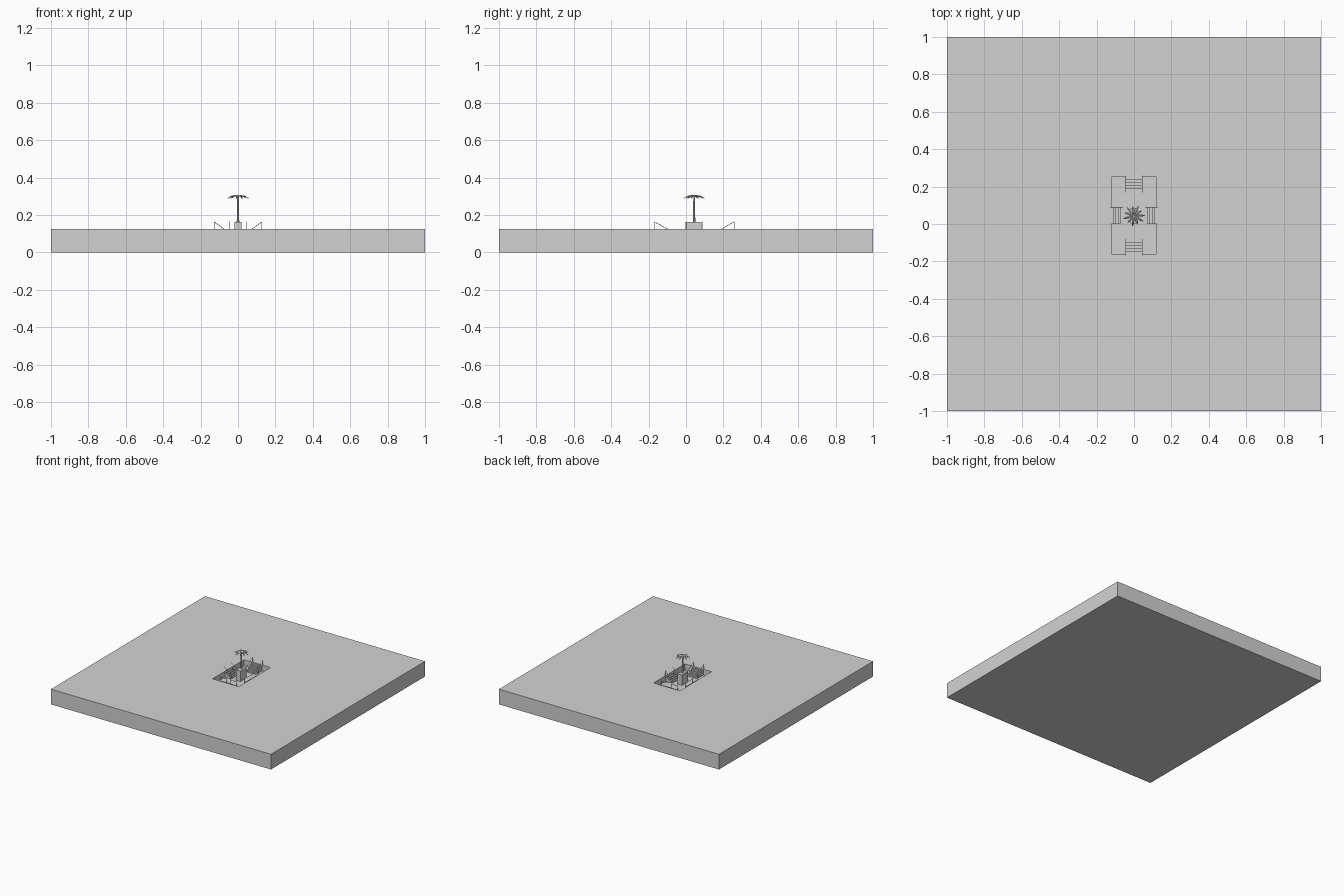
import bpy, bmesh, math
from mathutils import Vector, Matrix

if "Cube" in bpy.data.objects:
    bpy.data.objects.remove(bpy.data.objects["Cube"], do_unlink=True)

GROUND, FLOOR = 0.125, 0.077
PIT_X, PIT_Y, MID_Y = 0.12, 0.205, 0.045
RAIL_TOP = 0.163

grey = bpy.data.materials.new("light grey")
grey.use_nodes = True
grey.diffuse_color = (0.65, 0.65, 0.65, 1)
grey.node_tree.nodes["Principled BSDF"].inputs["Base Color"].default_value = grey.diffuse_color


def finish(name, bm):
    bmesh.ops.recalc_face_normals(bm, faces=bm.faces)
    mesh = bpy.data.meshes.new(name)
    bm.to_mesh(mesh)
    bm.free()
    mesh.materials.append(grey)
    obj = bpy.data.objects.new(name, mesh)
    bpy.context.collection.objects.link(obj)
    return obj


def add_box(bm, lo, hi):
    lo, hi = Vector(lo), Vector(hi)
    matrix = Matrix.Translation((lo + hi) / 2) @ Matrix.Diagonal((*(hi - lo), 1))
    return bmesh.ops.create_cube(bm, size=1, matrix=matrix)


def add_bar(bm, a, b, r1, r2=None, sides=6):
    a, b = Vector(a), Vector(b)
    turn = (b - a).to_track_quat("Z", "Y").to_matrix().to_4x4()
    bmesh.ops.create_cone(bm, cap_ends=True, segments=sides, radius1=r1,
                          radius2=r1 if r2 is None else r2, depth=(b - a).length,
                          matrix=Matrix.Translation((a + b) / 2) @ turn)


# Ground slab with a sunken court
bm = bmesh.new()
add_box(bm, (-1, -1, 0), (1, 1, GROUND))
for axis, middle, half in (((1, 0, 0), 0, PIT_X), ((0, 1, 0), MID_Y, PIT_Y)):
    for sign in (-1, 1):
        bmesh.ops.bisect_plane(bm, geom=bm.verts[:] + bm.edges[:] + bm.faces[:],
                               plane_co=Vector(axis) * (middle + sign * half), plane_no=axis)
court = min((f for f in bm.faces if f.normal.z > 0.5),
            key=lambda f: (f.calc_center_median() - Vector((0, MID_Y, GROUND))).length)
new = bmesh.ops.extrude_face_region(bm, geom=[court])["geom"]
for v in new:
    if isinstance(v, bmesh.types.BMVert):
        v.co.z = FLOOR
if court.is_valid:
    bmesh.ops.delete(bm, geom=[court], context="FACES_ONLY")
finish("ground_slab", bm)


def stairs(name, edge, run, width, angle):
    """Steps and two railings, descending from the court edge to its middle."""
    turn = Matrix.Translation((0, MID_Y, 0)) @ Matrix.Rotation(angle, 4, "Z")
    steps = 5
    bm = bmesh.new()
    for i in range(steps):
        top = GROUND - (GROUND - FLOOR) * (i + 0.5) / steps
        add_box(bm, (edge - run * (i + 1) / steps, -width / 2, FLOOR),
                (edge - run * i / steps, width / 2, top))
    bm.transform(turn)
    finish(name + "_steps", bm)

    bm = bmesh.new()
    for y in (-width / 2, width / 2):
        high = Vector((edge + 0.007, y, RAIL_TOP))
        low = Vector((edge - run, y, FLOOR + 0.036))
        add_bar(bm, high, low, 0.0015)
        add_bar(bm, (high.x, y, GROUND), high, 0.0015)
        add_bar(bm, (low.x, y, FLOOR), low, 0.0015)
    bm.transform(turn)
    finish(name + "_railings", bm)


stairs("left", PIT_X, 0.06, 0.09, 0)
stairs("back", PIT_Y, 0.08, 0.09, math.pi / 2)
stairs("right", PIT_X, 0.06, 0.09, math.pi)
stairs("front", PIT_Y, 0.08, 0.09, -math.pi / 2)

# Planter block in the middle
bm = bmesh.new()
add_box(bm, (-0.02, MID_Y - 0.041, FLOOR), (0.02, MID_Y + 0.037, 0.163))
finish("planter", bm)

# Palm trunk
bm = bmesh.new()
joints = [(0, MID_Y, 0.16), (0, MID_Y - 0.003, 0.205), (0, MID_Y - 0.003, 0.25), (0, MID_Y, 0.3)]
radii = [0.007, 0.0055, 0.005, 0.0045]
for i in range(3):
    add_bar(bm, joints[i], joints[i + 1], radii[i], radii[i + 1], 8)
trunk = finish("palm_trunk", bm)

# Drooping fronds, folded along the middle rib
bm = bmesh.new()
FRONDS = 11
for k in range(FRONDS):
    spin = Matrix.Rotation(math.tau * k / FRONDS, 3, "Z")
    length = 0.06 if k % 2 == 0 else 0.052
    rows = []
    for t, w, z in ((0, 0.002, 0.3), (0.3, 0.006, 0.306), (0.65, 0.006, 0.302), (1, 0.0008, 0.289)):
        rows.append([bm.verts.new(spin @ Vector((t * length, s * w, z - abs(s) * w * 0.5))
                                  + Vector((0, MID_Y, 0))) for s in (-1, 0, 1)])
    for a, b in zip(rows, rows[1:]):
        for j in (0, 1):
            bm.faces.new((a[j], b[j], b[j + 1], a[j + 1]))
fronds = finish("palm_fronds", bm)
solid = fronds.modifiers.new("thickness", "SOLIDIFY")
solid.thickness = 0.001
